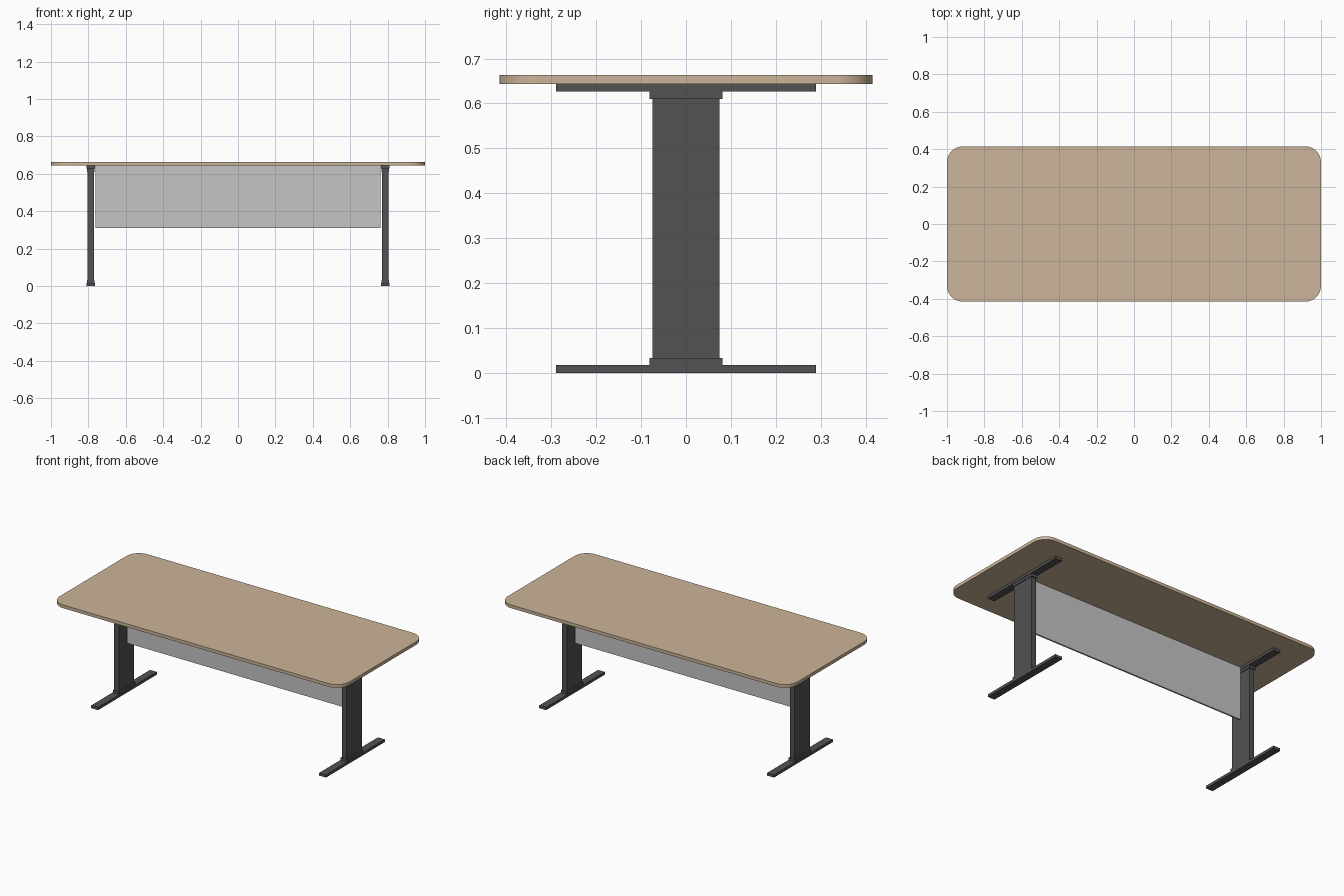
import bpy, bmesh, math

if "Cube" in bpy.data.objects:
    bpy.data.objects.remove(bpy.data.objects["Cube"])


def material(name, rgb):
    m = bpy.data.materials.new(name)
    m.diffuse_color = (*rgb, 1.0)
    m.use_nodes = True
    m.node_tree.nodes["Principled BSDF"].inputs["Base Color"].default_value = m.diffuse_color
    return m


wood = material("light wood", (0.60, 0.46, 0.32))
metal = material("dark grey metal", (0.085, 0.085, 0.085))
panel_grey = material("light grey panel", (0.56, 0.56, 0.56))


def add_object(name, bm, mat):
    bmesh.ops.recalc_face_normals(bm, faces=bm.faces)
    me = bpy.data.meshes.new(name)
    bm.to_mesh(me)
    bm.free()
    me.materials.append(mat)
    ob = bpy.data.objects.new(name, me)
    bpy.context.collection.objects.link(ob)
    return ob


def box(name, cx, hx, hy, z0, z1, mat):
    """Box centred on y = 0 with half sizes hx, hy between z0 and z1."""
    bm = bmesh.new()
    bmesh.ops.create_cube(bm, size=2.0)
    for v in bm.verts:
        v.co = (cx + v.co.x * hx, v.co.y * hy, z0 if v.co.z < 0 else z1)
    return add_object(name, bm, mat)


# Tabletop: rounded rectangle, extruded
HX, HY, R, Z0, Z1, N = 1.0, 0.415, 0.085, 0.643, 0.663, 16
bm = bmesh.new()
ring = []
for i, (sx, sy) in enumerate([(1, 1), (-1, 1), (-1, -1), (1, -1)]):
    for k in range(N + 1):
        a = math.pi / 2 * (i + k / N)
        ring.append(bm.verts.new((sx * (HX - R) + R * math.cos(a),
                                  sy * (HY - R) + R * math.sin(a), Z0)))
base = bm.faces.new(ring)
ext = bmesh.ops.extrude_face_region(bm, geom=[base], use_keep_orig=True)
for v in ext["geom"]:
    if isinstance(v, bmesh.types.BMVert):
        v.co.z = Z1
top = add_object("tabletop", bm, wood)
bpy.context.view_layer.objects.active = top
top.select_set(True)
bpy.ops.object.shade_smooth_by_angle(angle=math.radians(30))

# Two legs: foot, lower collar, column, upper collar, top support bar
for side, s in (("left", -1), ("right", 1)):
    x = s * 0.787
    box(side + "_foot", x, 0.0235, 0.29, 0.0, 0.017, metal)
    box(side + "_lower_collar", x, 0.021, 0.081, 0.017, 0.033, metal)
    box(side + "_column", x, 0.0165, 0.075, 0.033, 0.61, metal)
    box(side + "_upper_collar", x, 0.021, 0.081, 0.61, 0.627, metal)
    box(side + "_top_bar", x, 0.0235, 0.29, 0.627, 0.643, metal)

# Modesty panel hanging between the legs
box("modesty_panel", 0.0, 0.763, 0.005, 0.31, 0.643, panel_grey)
